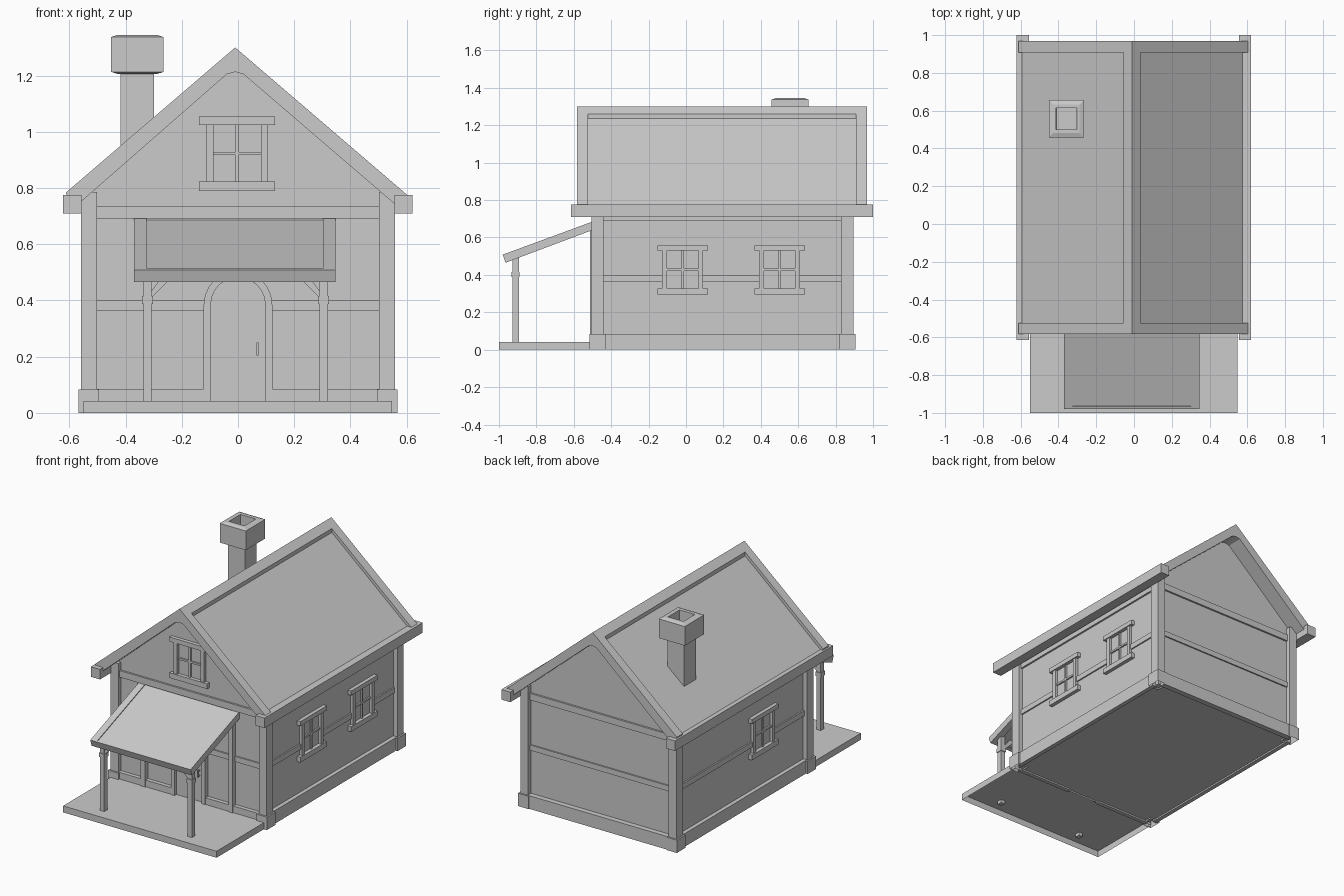
import bpy, bmesh
from math import pi, sin, cos
from mathutils import Matrix, Vector

if "Cube" in bpy.data.objects:
    bpy.data.objects.remove(bpy.data.objects["Cube"])


def finish(name, bm, matrix=None, open_bottom=False):
    bmesh.ops.recalc_face_normals(bm, faces=bm.faces)
    if open_bottom:
        down = [f for f in bm.faces if f.normal.z < -0.9]
        bmesh.ops.delete(bm, geom=down, context='FACES')
    if matrix is not None:
        bm.transform(matrix)
    me = bpy.data.meshes.new(name)
    bm.to_mesh(me)
    bm.free()
    ob = bpy.data.objects.new(name, me)
    bpy.context.collection.objects.link(ob)
    return ob


def boxes(name, items, matrix=None, open_bottom=False):
    """One object from (x0, x1, y0, y1, z0, z1) boxes."""
    bm = bmesh.new()
    for x0, x1, y0, y1, z0, z1 in items:
        m = Matrix.Translation(((x0 + x1) / 2, (y0 + y1) / 2, (z0 + z1) / 2))
        m = m @ Matrix.Diagonal((x1 - x0, y1 - y0, z1 - z0, 1))
        bmesh.ops.create_cube(bm, size=1, matrix=m)
    return finish(name, bm, matrix, open_bottom)


def prism(name, pts, a, b, axis='Y'):
    """Extrude a profile (x,z along Y, or y,z along X)."""
    bm = bmesh.new()
    put = (lambda p, t: (p[0], t, p[1])) if axis == 'Y' else (lambda p, t: (t, p[0], p[1]))
    f = bm.faces.new([bm.verts.new(put(p, a)) for p in pts])
    r = bmesh.ops.extrude_face_region(bm, geom=[f])
    d = Vector((0, b - a, 0)) if axis == 'Y' else Vector((b - a, 0, 0))
    bmesh.ops.translate(bm, vec=d, verts=[v for v in r['geom'] if isinstance(v, bmesh.types.BMVert)])
    return finish(name, bm)


CX = -0.01                       # ridge and canopy sit slightly left
SLOPE = 0.857
top = lambda x: 1.30 - SLOPE * abs(x - CX)

# House body with gables
W, Y0, Y1 = 0.53, -0.48, 0.865
prism("house_walls", [(-W, 0.01), (W, 0.01), (W, top(W) - 0.05), (CX, 1.25), (-W, top(-W) - 0.05)], Y0, Y1)

# Corner posts and their feet
posts, feet = [], []
for s in (-1, 1):
    for y0, y1, f0, f1 in ((-0.505, -0.44, -0.517, -0.43), (0.83, 0.895, 0.818, 0.905)):
        x0, x1 = sorted((s * 0.502, s * 0.558))
        posts.append((x0, x1, y0, y1, 0.07, 0.785))
        x0, x1 = sorted((s * 0.494, s * 0.568))
        feet.append((x0, x1, f0, f1, 0, 0.083))
boxes("corner_posts", posts)
boxes("corner_feet", feet, open_bottom=True)

# Plinth, middle rails and top beams; rails stop at the door and windows
trim = []
for z0, z1, d in ((0, 0.085, 0.026), (0.365, 0.40, 0.009), (0.692, 0.735, 0.012)):
    middle = 0.3 < z0 < 0.5
    right = ((-0.45, -0.12), (0.085, 0.4), (0.60, 0.84)) if middle else ((-0.45, 0.84),)
    left = ((-0.45, -0.12), (0.085, 0.84)) if middle else ((-0.45, 0.84),)
    for a, b in right:
        trim.append((W - 0.002, W + d, a, b, z0, z1))
    for a, b in left:
        trim.append((-W - d, -W + 0.002, a, b, z0, z1))
    trim.append((-0.51, 0.51, Y1 - 0.002, Y1 + d + (0.008 if z0 == 0 else 0), z0, z1))
    front = ((-0.51, 0.51),) if z0 > 0.5 else ((-0.51, -0.12), (0.115, 0.51))
    for a, b in front:
        trim.append((a, b, Y0 - d, Y0 + 0.002, z0, z1))
boxes("wall_rails", trim)

# Roof panels and barge boards share a rounded inner peak
under = [(0.59, 0.715), (0.045, 1.183), (0.02, 1.205), (CX, 1.213), (-0.04, 1.205), (-0.065, 1.183), (-0.60, 0.715)]
barge = [(-0.612, top(-0.612)), (CX, 1.30), (0.605, top(0.605))] + under
panel = [(-0.6, top(-0.6) - 0.025), (CX, 1.275), (0.6, top(0.6) - 0.025)] + under
prism("roof_panels", panel, -0.525, 0.908)
prism("front_barge_boards", barge, -0.583, -0.525)
prism("back_barge_boards", barge, 0.908, 0.968)

# Ridge beam and eave beams
r = 0.045
prism("ridge_beam", [(CX - r, top(CX - r)), (CX, 1.30), (CX + r, top(CX + r)),
                     (CX + r, 1.225), (CX - r, 1.225)], -0.53, 0.92)
boxes("eave_beams", [(-0.622, -0.556, -0.615, 1, 0.71, 0.775), (0.556, 0.62, -0.615, 1, 0.71, 0.775)])

# Chimney: stacked square rings with a hollow cap
bm = bmesh.new()
rings = []
for hx, hy, z in ((0.06, 0.06, 0.85), (0.06, 0.06, 1.205), (0.07, 0.076, 1.206), (0.093, 0.099, 1.213),
                  (0.093, 0.099, 1.337), (0.07, 0.076, 1.345), (0.055, 0.058, 1.345), (0.053, 0.056, 1.27)):
    rings.append([bm.verts.new((-0.358 + hx * a, 0.557 + hy * b, z))
                  for a, b in ((-1, -1), (1, -1), (1, 1), (-1, 1))])
for lo, hi in zip(rings, rings[1:]):
    for i in range(4):
        j = (i + 1) % 4
        bm.faces.new((lo[i], lo[j], hi[j], hi[i]))
bm.faces.new(rings[0][::-1])
bm.faces.new(rings[-1])
finish("chimney", bm)


# Windows: lintel, sill, jambs and cross bars, facing -y before placing
def window(name, loc, angle):
    m = Matrix.Translation(loc) @ Matrix.Rotation(angle, 4, 'Z')
    return boxes(name, [
        (-0.135, 0.135, -0.024, 0.01, 0.102, 0.131),
        (-0.135, 0.135, -0.024, 0.01, -0.133, -0.1),
        (-0.110, -0.084, -0.018, 0.01, -0.11, 0.11),
        (0.084, 0.110, -0.018, 0.01, -0.11, 0.11),
        (-0.006, 0.006, -0.01, 0.01, -0.11, 0.11),
        (-0.09, 0.09, -0.01, 0.01, -0.006, 0.006)], m)


window("gable_window", (-0.003, Y0, 0.923), 0)
window("right_front_window", (W, -0.018, 0.427), pi / 2)
window("right_back_window", (W, 0.50, 0.427), pi / 2)
window("left_window", (-W, -0.018, 0.427), -pi / 2)


# Arched door and frame
def arch(w, spring, z0, n=12):
    pts = [(w * cos(pi * i / n), spring + w * sin(pi * i / n)) for i in range(n + 1)]
    return [(w, z0)] + pts + [(-w, z0)]


prism("door_frame", arch(0.122, 0.385, 0.01) + arch(0.097, 0.385, 0.01)[::-1], -0.51, -0.47)
prism("door", arch(0.1, 0.385, 0.01), -0.49, -0.47)
boxes("door_handle", [(0.066, 0.073, -0.512, -0.505, 0.205, 0.25),
                      (0.066, 0.073, -0.507, -0.485, 0.207, 0.214),
                      (0.066, 0.073, -0.507, -0.485, 0.241, 0.248)])

# Porch floor, open underneath
boxes("porch_floor", [(-0.55, 0.547, -1, -0.49, 0, 0.042)], open_bottom=True)

# Canopy: two side boards, slightly recessed panel, front beam
rim = [(-0.965, 0.465), (-0.98, 0.508), (-0.48, 0.692), (-0.48, 0.647)]
prism("canopy_left_board", rim, -0.37, -0.326, 'X')
prism("canopy_right_board", rim, 0.302, 0.347, 'X')
prism("canopy_panel", [(-0.96, 0.475), (-0.965, 0.508), (-0.48, 0.686), (-0.48, 0.651)], -0.33, 0.306, 'X')
prism("canopy_front_beam", [(-0.965, 0.465), (-0.98, 0.508), (-0.967, 0.5128), (-0.945, 0.472)], -0.37, 0.347, 'X')

# Canopy posts, front pair with capitals and back pair at the wall
cols = []
for x in (-0.322, 0.305):
    cols += [(x - 0.015, x + 0.015, -0.928, -0.894, 0.02, 0.50),
             (x - 0.019, x + 0.019, -0.933, -0.889, 0.388, 0.416),
             (x - 0.015, x + 0.015, -0.512, -0.478, 0.02, 0.66)]
boxes("canopy_posts", cols)

# Diagonal braces under the canopy
for side, x, s in (("left", -0.307, 1), ("right", 0.29, -1)):
    prism(side + "_canopy_brace", [(x, 0.41), (x + s * 0.065, 0.475), (x + s * 0.065, 0.495),
                                   (x + s * 0.045, 0.495), (x, 0.435)], -0.922, -0.90)
